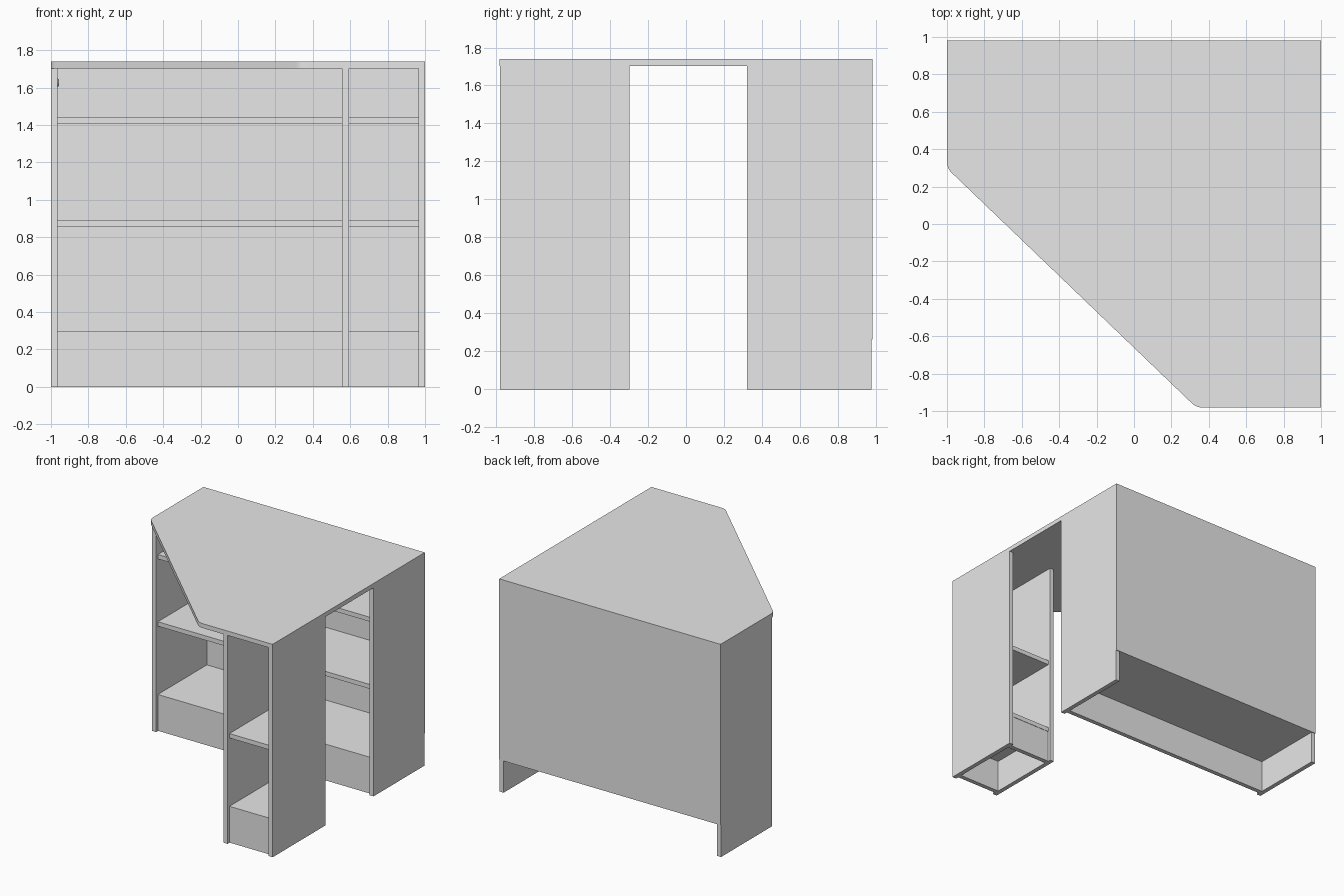
import bpy
import bmesh
import math
from mathutils import Vector

if "Cube" in bpy.data.objects:
    bpy.data.objects.remove(bpy.data.objects["Cube"])

board = bpy.data.materials.new("light grey board")
board.diffuse_color = (0.8, 0.8, 0.8, 1)
board.use_nodes = True
board.node_tree.nodes["Principled BSDF"].inputs["Base Color"].default_value = board.diffuse_color


def finish(name, bm):
    bmesh.ops.recalc_face_normals(bm, faces=bm.faces)
    mesh = bpy.data.meshes.new(name)
    bm.to_mesh(mesh)
    bm.free()
    mesh.materials.append(board)
    obj = bpy.data.objects.new(name, mesh)
    bpy.context.collection.objects.link(obj)
    return obj


def box(name, x, y, z):
    """Box from (min, max) ranges on each axis."""
    bm = bmesh.new()
    bmesh.ops.create_cube(bm, size=1)
    for v in bm.verts:
        v.co = Vector([(r[0] + r[1]) / 2 + c * (r[1] - r[0])
                       for c, r in zip(v.co, (x, y, z))])
    return finish(name, bm)


def rounded(before, corner, after, radius, steps=5):
    """Soft corner as a short quadratic curve."""
    b, c, a = Vector(before), Vector(corner), Vector(after)
    p = c + (b - c).normalized() * radius
    q = c + (a - c).normalized() * radius
    ts = [i / steps for i in range(steps + 1)]
    return [p * (1 - t) ** 2 + c * 2 * t * (1 - t) + q * t * t for t in ts]


T = 0.036            # board thickness
TOP = 1.703          # underside of the worktop
BACK = 0.976         # rear edge of the side panels
SHELVES = (0.262, 0.856, 1.405)

# Worktop with a diagonal front edge and two softened corners
left, right = (-1, 0.298), (0.334, -0.982)
outline = [Vector((1, 0.982)), Vector((-1, 0.982))]
outline += rounded((-1, 0.982), left, right, 0.035)
outline += rounded(left, right, (1, -0.982), 0.035)
outline.append(Vector((1, -0.982)))
bm = bmesh.new()
face = bm.faces.new([bm.verts.new((p.x, p.y, TOP)) for p in outline])
ext = bmesh.ops.extrude_face_region(bm, geom=[face])
bmesh.ops.translate(bm, vec=(0, 0, T), verts=[
    g for g in ext["geom"] if isinstance(g, bmesh.types.BMVert)])
finish("worktop", bm)

# Wide rear unit: side panels, three shelves, plinth and thin back
rear_y = (0.32, BACK)
box("rear_left_panel", (-1, -1 + T), rear_y, (0, TOP))
box("rear_right_panel", (1 - T, 1), rear_y, (0, TOP))
for i, z in enumerate(SHELVES):
    box(f"rear_shelf_{i + 1}", (-1 + T, 1 - T), (0.343, BACK), (z, z + T))
box("rear_plinth", (-1 + T, 1 - T), (0.346, 0.346 + T), (0, SHELVES[0]))
box("rear_back_panel", (-1, 1), (BACK, 0.982), (SHELVES[0], TOP))

# Narrow side pedestal, open at front and rear, with two shelves
ped_y = (-0.98, -0.297)
box("pedestal_left_panel", (0.557, 0.557 + T), ped_y, (0, TOP))
box("pedestal_right_panel", (1 - T, 1), ped_y, (0, TOP))
ped_x = (0.557 + T, 1 - T)
for i, z in enumerate(SHELVES[:2]):
    box(f"pedestal_shelf_{i + 1}", ped_x, (-0.957, -0.317), (z, z + T))
box("pedestal_front_plinth", ped_x, (-0.954, -0.954 + T), (0, SHELVES[0]))
box("pedestal_rear_plinth", ped_x, (-0.32 - T, -0.32), (0, SHELVES[0]))

# Small round fitting on the inside of the rear unit's left panel
bm = bmesh.new()
bmesh.ops.create_cone(bm, cap_ends=True, segments=20, radius1=0.023,
                      radius2=0.015, depth=0.008)
fitting = finish("panel_fitting", bm)
fitting.rotation_euler = (0, math.pi / 2, 0)
fitting.location = (-1 + T + 0.004, 0.42, 1.625)
